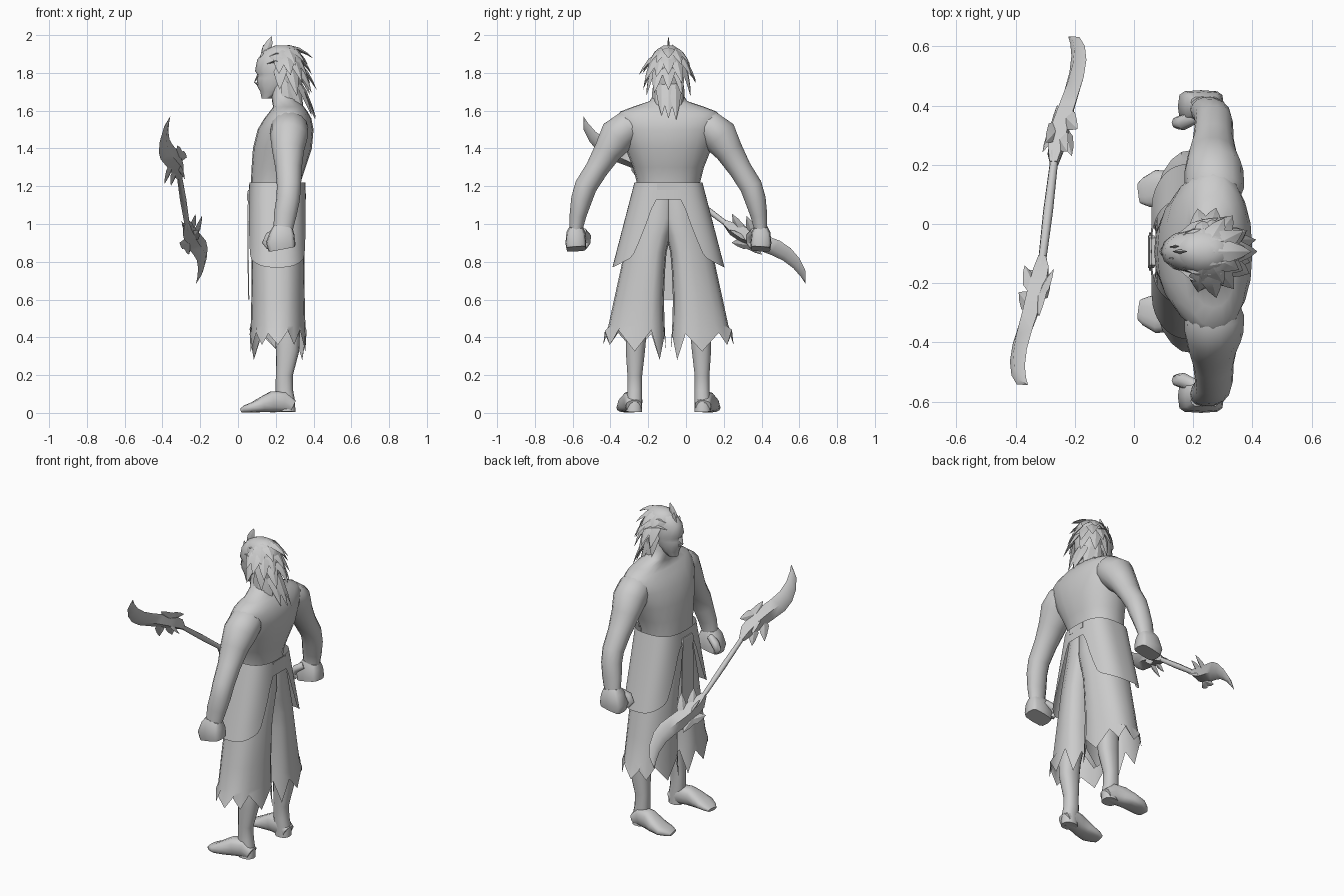
import bpy, bmesh, math, random
from mathutils import Vector as V

random.seed(4)
cube = bpy.data.objects.get("Cube")
if cube:
    bpy.data.objects.remove(cube)

CY = -0.093  # lateral centre of the figure, which faces -x

grey = bpy.data.materials.new("plain_grey")
grey.use_nodes = True
COL = (0.6, 0.6, 0.6, 1)
grey.diffuse_color = COL
grey.node_tree.nodes["Principled BSDF"].inputs["Base Color"].default_value = COL


def finish(name, bm, angle=50):
    bmesh.ops.recalc_face_normals(bm, faces=bm.faces)
    me = bpy.data.meshes.new(name)
    bm.to_mesh(me)
    bm.free()
    me.materials.append(grey)
    ob = bpy.data.objects.new(name, me)
    bpy.context.collection.objects.link(ob)
    bpy.ops.object.select_all(action="DESELECT")
    ob.select_set(True)
    bpy.context.view_layer.objects.active = ob
    bpy.ops.object.shade_smooth_by_angle(angle=math.radians(angle))


def skin(bm, rings, caps=True):
    """Bridge rings of points into a tube."""
    rows = [[bm.verts.new(p) for p in r] for r in rings]
    n = len(rows[0])
    for a, b in zip(rows, rows[1:]):
        for i in range(n):
            j = (i + 1) % n
            bm.faces.new((a[i], a[j], b[j], b[i]))
    if caps:
        bm.faces.new(rows[0])
        bm.faces.new(rows[-1])


def oval(c, u, v, n=16, power=2.0):
    """Superellipse ring around c with half-axes u and v."""
    pts = []
    for i in range(n):
        a = 2 * math.pi * i / n
        ca, sa = math.cos(a), math.sin(a)
        pts.append(c + u * math.copysign(abs(ca) ** (2 / power), ca)
                   + v * math.copysign(abs(sa) ** (2 / power), sa))
    return pts


def stack(name, rows, n=16, power=2.0):
    """Upright form: rows of z, x centre, x radius, y radius."""
    bm = bmesh.new()
    skin(bm, [oval(V((x, CY, z)), V((rx, 0, 0)), V((0, ry, 0)), n, power)
              for z, x, rx, ry in rows])
    finish(name, bm)


def limb(name, side, rows, hint, n=12, power=2.0):
    """Tube along a path: rows of x, lateral offset, z, radius on hint, other radius."""
    pts = [V((x, CY + side * h, z)) for x, h, z, _, _ in rows]
    rings = []
    for i, (p, r) in enumerate(zip(pts, rows)):
        t = (pts[min(i + 1, len(pts) - 1)] - pts[max(i - 1, 0)]).normalized()
        u = (hint - t * hint.dot(t)).normalized()
        rings.append(oval(p, u * r[3], t.cross(u) * r[4], n, power))
    bm = bmesh.new()
    skin(bm, rings)
    finish(name, bm)


def spike(bm, root, tip, width, across, sag=0.0):
    """Curved flat four-sided tapering lock."""
    root, tip = V(root), V(tip)
    t = (tip - root).normalized()
    u = (across - t * across.dot(t)).normalized()
    v = t.cross(u)
    rings = []
    for f, w in ((0, 0.5), (0.4, 1), (0.75, 0.55), (1, 0.02)):
        c = root.lerp(tip, f) + V((0, 0, sag * 4 * f * (1 - f)))
        rings.append(oval(c, u * width * w, v * width * w * 0.3, 4))
    skin(bm, rings)


# Torso and neck
stack("torso", [(1.12, .2, .13, .16), (1.22, .2, .132, .168), (1.3, .215, .143, .188),
                (1.4, .235, .156, .228), (1.5, .252, .148, .265), (1.56, .264, .124, .28),
                (1.595, .268, .1, .255), (1.62, .268, .082, .19), (1.65, .25, .07, .1),
                (1.7, .235, .06, .07), (1.76, .23, .055, .065)], 20, 2.3)

# Head
stack("head", [(1.665, .155, .03, .03), (1.7, .18, .062, .05), (1.735, .195, .095, .064),
               (1.77, .2, .1, .07), (1.79, .205, .102, .073), (1.81, .205, .115, .075),
               (1.87, .22, .118, .074), (1.92, .23, .09, .056), (1.942, .24, .035, .02)], 14)
bm = bmesh.new()
spike(bm, (.115, CY, 1.805), (.085, CY, 1.745), .02, V((0, 1, 0)))
skin(bm, [oval(V((.115, CY, 1.735)), V((.015, 0, 0)), V((0, .02, 0)), 6),
          oval(V((.1, CY, 1.75)), V((.014, 0, 0)), V((0, .018, 0)), 6)])
finish("nose", bm)

# Hair: skull cap plus rows of swept locks
stack("hair_cap", [(1.68, .275, .045, .065), (1.76, .27, .075, .08), (1.83, .25, .1, .087),
                   (1.88, .24, .105, .084), (1.925, .235, .085, .06), (1.946, .24, .04, .025)], 14)
bm = bmesh.new()
for z0, r0, rx, ry, z1, count, spread in (
        (1.935, .03, .14, .125, 1.86, 7, 100), (1.9, .06, .14, .155, 1.77, 9, 105),
        (1.85, .08, .16, .13, 1.69, 7, 100), (1.78, .07, .17, .085, 1.57, 7, 80)):
    for k in range(count):
        a = math.radians(spread * (2 * k / (count - 1) - 1))
        ca, sa = math.cos(a), math.sin(a)
        f = random.uniform(.88, 1.06)
        spike(bm, (.24 + r0 * ca, CY + r0 * sa, z0),
              (.25 + rx * f * ca, CY + ry * f * sa, z1 + random.uniform(-.03, .03)),
              .036, V((-sa, ca, 0)), .012)
# Crown locks combed back, and the raised forelock
for k in range(-3, 4):
    spike(bm, (.13 + .008 * abs(k), CY + .016 * k, 1.9 - .006 * k * k),
          (.32 - .012 * abs(k), CY + .038 * k, 1.935 - .011 * k * k), .026, V((0, 1, 0)), .022)
for x0, x1, z1, dy in ((.14, .178, 1.995, 0), (.15, .135, 1.95, .02), (.15, .125, 1.915, -.025)):
    spike(bm, (x0, CY + dy * .5, z1 - .11), (x1, CY + dy, z1), .026, V((1, 0, .3)))
finish("hair_locks", bm, 30)

X, Y = V((1, 0, 0)), V((0, 1, 0))
for side, tag in ((1, "right"), (-1, "left")):
    # Arm
    limb(tag + "_arm", side, [
        (.272, .14, 1.53, .07, .06), (.272, .215, 1.51, .1, .092), (.27, .27, 1.465, .1, .1),
        (.265, .322, 1.385, .084, .076), (.268, .38, 1.29, .069, .062), (.27, .437, 1.2, .064, .061),
        (.265, .46, 1.13, .062, .057), (.25, .478, 1.05, .06, .046),
        (.24, .488, .98, .052, .036), (.235, .49, .93, .05, .04)], X, 14)
    # Fist and thumb
    limb(tag + "_fist", side, [(.24, .488, .985, .05, .036), (.235, .49, .955, .064, .05),
                               (.226, .49, .9, .078, .055), (.232, .488, .868, .072, .052)], X, 12, 4)
    limb(tag + "_thumb", side, [(.21, .455, .96, .022, .022), (.165, .435, .935, .026, .022),
                                (.147, .435, .9, .022, .02), (.165, .445, .875, .014, .014)], Y, 8)
    # Lower leg and foot
    limb(tag + "_leg", side, [(.23, .13, .9, .08, .08), (.25, .15, .6, .075, .07),
                              (.262, .17, .42, .066, .055), (.262, .175, .33, .062, .052),
                              (.245, .178, .2, .045, .04), (.245, .178, .12, .046, .04),
                              (.256, .18, .06, .046, .042), (.256, .182, .005, .048, .044)], X, 14, 2.3)
    limb(tag + "_foot", side, [(.29, .183, .035, .042, .034), (.24, .186, .06, .049, .058),
                               (.18, .2, .058, .05, .056), (.13, .21, .044, .06, .042),
                               (.08, .212, .03, .064, .028), (.04, .2, .021, .05, .02),
                               (.018, .197, .013, .035, .012)], Y, 14, 2.6)

    # Flared trouser leg with a torn hem of long and short points
    bm = bmesh.new()
    n, rings = 16, []
    for z, inner, outer, rx in ((1.17, -.04, .16, .135), (1.03, -.04, .195, .144), (.94, -.012, .215, .148),
                                (.85, .01, .235, .151), (.75, .018, .255, .153), (.6, .024, .288, .155),
                                (.46, .02, .318, .158), (.35, .012, .345, .163)):
        ring = oval(V((.212, CY + side * (inner + outer) / 2, z)), X * rx,
                    Y * side * (outer - inner) / 2, n, 3)
        for p in ring:
            h = abs(p.y - CY) / outer
            p.x = .212 + (p.x - .212) * (1 - .42 * h * h)
        rings.append(ring)
    for i, p in enumerate(rings[-1]):
        long_point = .28 if i in (10, 14) else (.325 if i in (0, 8, 12) else .36)
        p.z = random.uniform(.41, .45) if i % 2 else long_point
    skin(bm, rings, False)
    finish(tag + "_trouser_leg", bm)

# Hip wrap: deep at the sides, cut away at front and back
bm = bmesh.new()
rings = []
for f in (0, .2, .4, .6, .8, 1):
    ring = oval(V((.208, CY, 0)), X, Y, 64, 2.8)
    for p in ring:
        h = abs(p.y - CY)
        k = min(1, max(0, (h - .36) / .32))
        z = 1.22 + f * (1.13 - .31 * k - .05 * max(0, (h - .7) / .3) - 1.22)
        p.x = .208 + (p.x - .208) * (.148 + (1.22 - z) * .045)
        p.y = CY + (p.y - CY) * (.18 + (1.22 - z) * .26)
        p.z = z
    rings.append(ring)
skin(bm, rings, False)
finish("hip_wrap", bm)


def plate(name, x, rows, thick=0.008):
    """Thin hanging cloth: rows of z, half width, x shift."""
    bm = bmesh.new()
    skin(bm, [[(x + d, CY - w, z), (x + d, CY + w, z),
               (x + d + thick, CY + w, z), (x + d + thick, CY - w, z)] for z, w, d in rows])
    finish(name, bm, 30)


# Belt pieces and front cloth
plate("front_belt_knot", .048, [(1.18, .045, .005), (1.16, .055, 0), (1.125, .05, 0)], .02)
plate("back_belt_tab", .35, [(1.215, .06, 0), (1.18, .06, 0)])
plate("front_cloth", .052, [(1.15, .05, 0), (.9, .06, -.002), (.7, .065, 0), (.6, .045, .002)], .006)

# Twin-bladed staff
D = V((.095, .797, -.596)).normalized()
W = V((.6, .48, .64))
W = (W - D * W.dot(D)).normalized()
N = D.cross(W)
MID = V((-.29, .045, 1.127))
bm = bmesh.new()
skin(bm, [oval(MID + D * t, W * r, N * r, 8) for t, r in
          ((-.34, .012), (-.24, .024), (-.2, .014), (0, .017), (.2, .014), (.24, .024), (.34, .012))])
finish("staff_shaft", bm)
for end, tag in ((1, "lower"), (-1, "upper")):
    def at(t, s):
        return MID + D * t * end + W * s * end
    # Curved blade with a central ridge: distance, inner edge, outer edge, thickness
    bm = bmesh.new()
    rings = []
    for t, a, b, k in ((.2, -.018, .018, .018), (.26, -.044, .044, .032), (.34, -.038, .066, .036),
                       (.42, -.016, .094, .03), (.5, .012, .122, .025), (.57, .03, .126, .021),
                       (.64, .03, .106, .016), (.7, .014, .066, .01), (.737, -.003, .003, .001)):
        m = (a + b) / 2
        rings.append([at(t, a), at(t, m) + N * k, at(t, b), at(t, m) - N * k])
    skin(bm, rings)
    finish(tag + "_blade", bm, 50)
    # Barbs around the blade root
    bm = bmesh.new()
    for t0, s0, t1, s1, lift in ((.39, .03, .28, .122, 0), (.32, .01, .21, .075, 0),
                                 (.38, -.01, .29, -.078, 0), (.32, -.015, .46, -.022, 0),
                                 (.36, .01, .25, .02, .055), (.36, .01, .25, .02, -.055)):
        spike(bm, at(t0, s0), at(t1, s1) + N * lift, .034, D if lift else W)
    finish(tag + "_blade_barbs", bm, 30)
